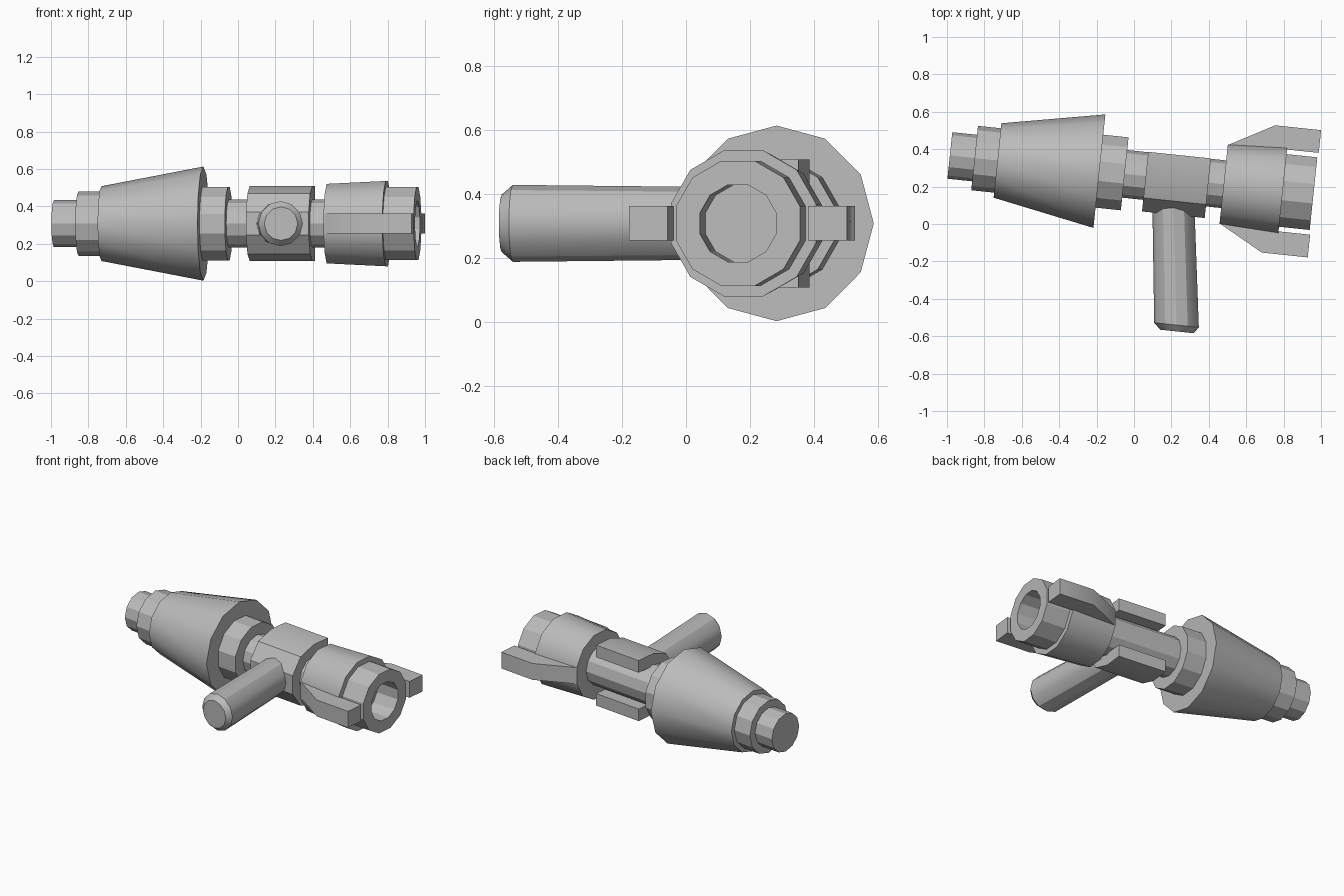
import bpy, bmesh, math
from mathutils import Matrix, Vector

cube = bpy.data.objects.get("Cube")
if cube:
    bpy.data.objects.remove(cube, do_unlink=True)

SIDES = 12
FLAT = math.pi / SIDES                      # phase that puts a flat side on top
PLACE = Matrix.Translation((0, 0.263, 0.308)) @ Matrix.Rotation(math.radians(-6), 4, "Z")

grey = bpy.data.materials.new("plain_grey")
grey.use_nodes = True
colour = (0.5, 0.5, 0.5, 1)
grey.diffuse_color = colour
grey.node_tree.nodes["Principled BSDF"].inputs["Base Color"].default_value = colour


def finish(name, bm):
    """Turn a bmesh in gun space into a placed object."""
    bmesh.ops.recalc_face_normals(bm, faces=bm.faces)
    mesh = bpy.data.meshes.new(name)
    bm.to_mesh(mesh)
    bm.free()
    mesh.polygons.foreach_set("use_smooth", [True] * len(mesh.polygons))
    mesh.set_sharp_from_angle(angle=math.radians(29.99))
    mesh.materials.append(grey)
    obj = bpy.data.objects.new(name, mesh)
    obj.matrix_world = PLACE
    bpy.context.collection.objects.link(obj)


def loft(name, rings):
    """Skin a list of equal-length rings and cap both ends."""
    bm = bmesh.new()
    loops = [[bm.verts.new(p) for p in ring] for ring in rings]
    for a, b in zip(loops, loops[1:]):
        for i in range(len(a)):
            j = (i + 1) % len(a)
            bm.faces.new((a[i], a[j], b[j], b[i]))
    bm.faces.new(loops[0])
    bm.faces.new(loops[-1])
    finish(name, bm)


def circle(radius, phase=0.0):
    angles = [phase + math.tau * i / SIDES for i in range(SIDES)]
    return [(radius * math.cos(a), radius * math.sin(a)) for a in angles]


def lathe(name, profile, phase=0.0):
    """Round part along the barrel axis from (position, radius) pairs."""
    loft(name, [[(u, a, b) for a, b in circle(r, phase)] for u, r in profile])


# Round parts along the barrel, from the rear cap to the muzzle
lathe("rear_cap", [(-0.99, 0.125), (-0.85, 0.125)])
lathe("rear_step", [(-0.857, 0.173), (-0.73, 0.173)])
lathe("rear_cone", [(-0.734, 0.2), (-0.186, 0.305)])
lathe("collar", [(-0.19, 0.203), (-0.05, 0.203)], FLAT)
lathe("barrel", [(-0.06, 0.128), (0.49, 0.128)])
lathe("muzzle_sleeve", [(0.482, 0.22), (0.8, 0.236)], FLAT)
lathe("muzzle_ring", [(0.79, 0.202), (0.965, 0.202), (0.965, 0.124), (0.8, 0.124)], FLAT)

# Receiver shell: round at the front, two straight flanges at the back
front = [math.radians(90 + 36 * i) for i in range(6)]
shell = [(0.2 * math.cos(a), 0.2 * math.sin(a)) for a in front]
shell += [(0.13, -0.2), (0.13, -0.12), (0, -0.12), (0, 0.12), (0.13, 0.12), (0.13, 0.2)]
loft("receiver_shell", [[(u, v, w) for v, w in shell] for u in (0.063, 0.4)])

# Leaning grip with a chamfered end
grip = [(0.224, -0.12, 0.113), (0.31, -0.775, 0.12), (0.316, -0.809, 0.09)]
loft("grip", [[(u + a, v, b) for a, b in circle(r, math.pi / 2)] for u, v, r in grip])

# Pair of fins beside the muzzle
fin = [(0.485, 0.212), (0.723, 0.342), (0.97, 0.342), (0.97, 0.22), (0.8, 0.22), (0.6, 0.2)]
for name, side in (("back_fin", 1), ("front_fin", -1)):
    loft(name, [[(u, side * v, w) for u, v in fin] for w in (-0.054, 0.054)])
